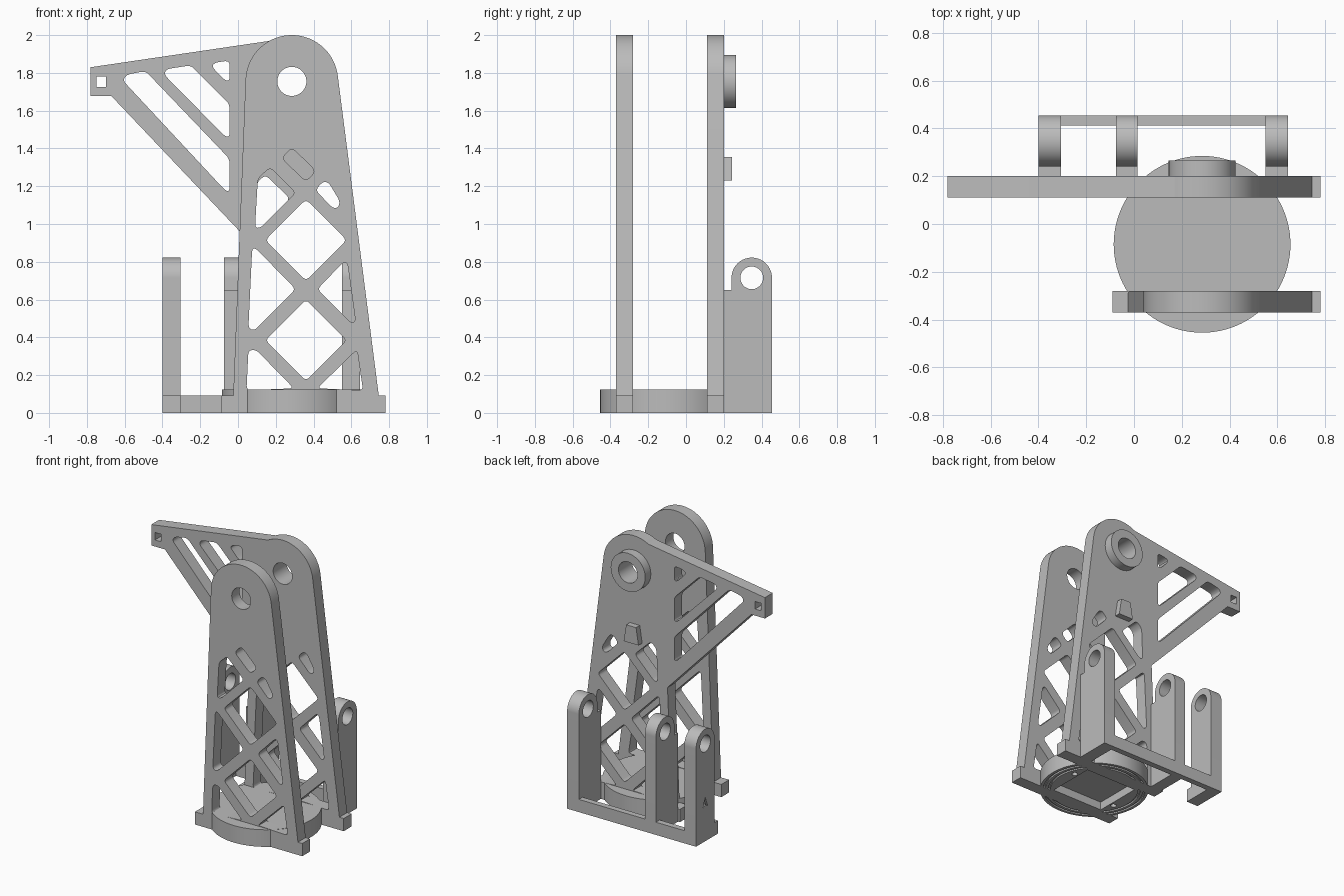
import bpy
import bmesh
from math import sin, cos, radians
from mathutils import Vector

cube = bpy.data.objects.get("Cube")
if cube:
    bpy.data.objects.remove(cube, do_unlink=True)

grey = bpy.data.materials.new("plain_grey")
grey.use_nodes = True
COLOUR = (0.5, 0.5, 0.5, 1)
grey.diffuse_color = COLOUR
grey.node_tree.nodes["Principled BSDF"].inputs["Base Color"].default_value = COLOUR

# Local outline axes to world: facing front, facing sideways, lying flat
ROTATION = {"y": (radians(90), 0, 0),
            "x": (radians(90), 0, radians(90)),
            "z": (0, 0, 0)}


def arc(cx, cy, r, start=0, end=360, steps=48):
    """Points on an arc; a full circle leaves out the repeated end point."""
    count = steps if end - start == 360 else steps + 1
    angles = [radians(start + (end - start) * i / steps) for i in range(count)]
    return [(cx + r * cos(a), cy + r * sin(a)) for a in angles]


def box(x0, x1, y0, y1):
    return [(x0, y0), (x1, y0), (x1, y1), (x0, y1)]


def rounded(points, r=0.025, steps=4):
    """Round every corner of a polygon."""
    pts = [Vector(p) for p in points]
    out = []
    for i, p in enumerate(pts):
        a, b = pts[i - 1] - p, pts[(i + 1) % len(pts)] - p
        a = p + a.normalized() * min(r, a.length * 0.48)
        b = p + b.normalized() * min(r, b.length * 0.48)
        for k in range(steps + 1):
            t = k / steps
            out.append(a * (1 - t) ** 2 + p * 2 * t * (1 - t) + b * t * t)
    return out


def finish(obj):
    obj.data.shade_smooth()
    obj.data.set_sharp_from_angle(angle=radians(30))


def plate(name, axis, low, high, outlines):
    """Extrude outlines (first the rim, then holes) from low to high on an axis."""
    curve = bpy.data.curves.new(name, "CURVE")
    curve.dimensions = "2D"
    curve.fill_mode = "BOTH"
    curve.extrude = (high - low) / 2
    for outline in outlines:
        spline = curve.splines.new("POLY")
        spline.points.add(len(outline) - 1)
        for point, p in zip(spline.points, outline):
            point.co = (p[0], p[1], 0, 1)
        spline.use_cyclic_u = True
    temp = bpy.data.objects.new(name + "_outline", curve)
    bpy.context.collection.objects.link(temp)
    deps = bpy.context.evaluated_depsgraph_get()
    mesh = bpy.data.meshes.new_from_object(temp.evaluated_get(deps))
    bpy.data.objects.remove(temp, do_unlink=True)
    bpy.data.curves.remove(curve)
    bm = bmesh.new()
    bm.from_mesh(mesh)
    bmesh.ops.remove_doubles(bm, verts=bm.verts, dist=0.0001)
    bmesh.ops.recalc_face_normals(bm, faces=bm.faces)
    bm.to_mesh(mesh)
    bm.free()
    mesh.name = name
    mesh.materials.clear()
    mesh.materials.append(grey)
    obj = bpy.data.objects.new(name, mesh)
    bpy.context.collection.objects.link(obj)
    obj.rotation_euler = ROTATION[axis]
    obj.location["xyz".index(axis)] = (low + high) / 2
    finish(obj)
    return obj


def carve(obj, cutter):
    """Subtract the cutter and remove it."""
    mod = obj.modifiers.new("cut", "BOOLEAN")
    mod.operation = "DIFFERENCE"
    mod.solver = "EXACT"
    mod.object = cutter
    bpy.context.view_layer.update()
    deps = bpy.context.evaluated_depsgraph_get()
    mesh = bpy.data.meshes.new_from_object(obj.evaluated_get(deps))
    obj.modifiers.clear()
    obj.data = mesh
    bpy.data.objects.remove(cutter, do_unlink=True)
    finish(obj)


# Lattice windows shared by both tower plates
CX, TOP = 0.285, 1.755


def diamond(x, z, r):
    return [(x - r, z), (x, z - r), (x + r, z), (x, z + r)]


windows = [rounded(w) for w in (
    diamond(0.36, 0.915, 0.215),
    diamond(0.36, 0.385, 0.215),
    [(0.075, 0.87), (0.095, 0.87), (0.305, 0.655), (0.085, 0.435), (0.055, 0.45)],
    [(0.42, 0.655), (0.56, 0.80), (0.58, 0.79), (0.622, 0.485), (0.60, 0.475)],
    [(0.055, 0.33), (0.095, 0.335), (0.295, 0.13), (0.045, 0.12)],
    [(0.42, 0.13), (0.63, 0.335), (0.662, 0.12)],
    [(0.41, 1.18), (0.45, 1.225), (0.48, 1.22), (0.54, 1.12), (0.53, 1.085), (0.50, 1.085)],
)]
pivot_hole = arc(CX, TOP, 0.077)
foot_and_right = [(-0.09, 0), (0.78, 0), (0.78, 0.093), (0.745, 0.093)]
left_foot = [(-0.025, 0.093), (-0.09, 0.093)]

# Front tower plate
front_rim = foot_and_right + arc(CX, TOP, 0.245, 7, 178) + left_foot
front_slot = rounded([(0.232, 1.348), (0.285, 1.405), (0.412, 1.28), (0.36, 1.225)], 0.03)
front_corner = rounded([(0.09, 0.98), (0.12, 0.98), (0.305, 1.165), (0.17, 1.30), (0.105, 1.24)])
plate("front_tower_plate", "y", -0.37, -0.28,
      [front_rim, pivot_hole, front_slot, front_corner] + windows)

# Rear tower plate with its sideways arm
rear_rim = (foot_and_right + arc(CX, TOP, 0.245, 7, 119)
            + [(-0.78, 1.83), (-0.78, 1.677), (-0.67, 1.677), (0.01, 0.96)] + left_foot)
rear_corner = rounded([(0.09, 0.98), (0.12, 0.98), (0.275, 1.135), (0.145, 1.26), (0.10, 1.22)])
arm_windows = [rounded(w) for w in (
    [(-0.14, 1.835), (-0.12, 1.855), (-0.045, 1.865), (-0.045, 1.755), (-0.075, 1.765)],
    [(-0.39, 1.79), (-0.38, 1.82), (-0.25, 1.84), (-0.045, 1.635), (-0.045, 1.46), (-0.07, 1.465)],
    [(-0.61, 1.76), (-0.59, 1.79), (-0.49, 1.81), (-0.045, 1.345), (-0.045, 1.17), (-0.07, 1.18)],
)]
plate("rear_tower_plate", "y", 0.11, 0.20,
      [rear_rim, pivot_hole, rear_corner, box(-0.75, -0.70, 1.725, 1.78)]
      + arm_windows + windows)

# Bearing collar and stop tab on the back
plate("bearing_collar", "y", 0.20, 0.265, [arc(CX, TOP, 0.14), pivot_hole])
plate("stop_tab", "y", 0.20, 0.243,
      [[(0.215, 1.23), (0.335, 1.23), (0.315, 1.355), (0.235, 1.355)]])

# Round base with grooves and a rectangular pocket underneath
DY = -0.085
base = plate("round_base", "z", 0, 0.125, [arc(CX, DY, 0.37, steps=96)])
carve(base, plate("pocket_cutter", "z", -0.05, 0.06,
                  [box(CX - 0.21, CX + 0.21, DY - 0.18, DY + 0.18)]))
for r in (0.35, 0.315):
    carve(base, plate("groove_cutter", "z", -0.05, 0.012,
                      [arc(CX, DY, r, steps=96), arc(CX, DY, r - 0.015, steps=96)]))
for side in (-1, 1):
    carve(base, plate("screw_cutter", "z", -0.05, 0.05,
                      [arc(CX + side * 0.24, DY + side * 0.08, 0.02, steps=20)]))

# Rear hinge posts; the outer right one is notched all the way down
post_top = [(0.20, 0), (0.455, 0)] + arc(0.348, 0.715, 0.107, 0, 180)
post_hole = arc(0.348, 0.715, 0.06)
for name, x0, x1, step in (("right_post", -0.40, -0.305, 0.095),
                           ("middle_post", -0.075, 0.015, 0.65),
                           ("left_post", 0.55, 0.645, 0.65)):
    post = plate(name, "x", x0, x1,
                 [post_top + [(0.241, step), (0.20, step)], post_hole])
    if name == "right_post":
        carve(post, plate("mark_cutter", "x", -0.45, -0.385,
                          [[(0.32, 0.25), (0.348, 0.27), (0.376, 0.25), (0.348, 0.32)]]))

# Bar joining the posts
plate("rear_bar", "y", 0.412, 0.455, [box(-0.40, 0.645, 0, 0.093)])
